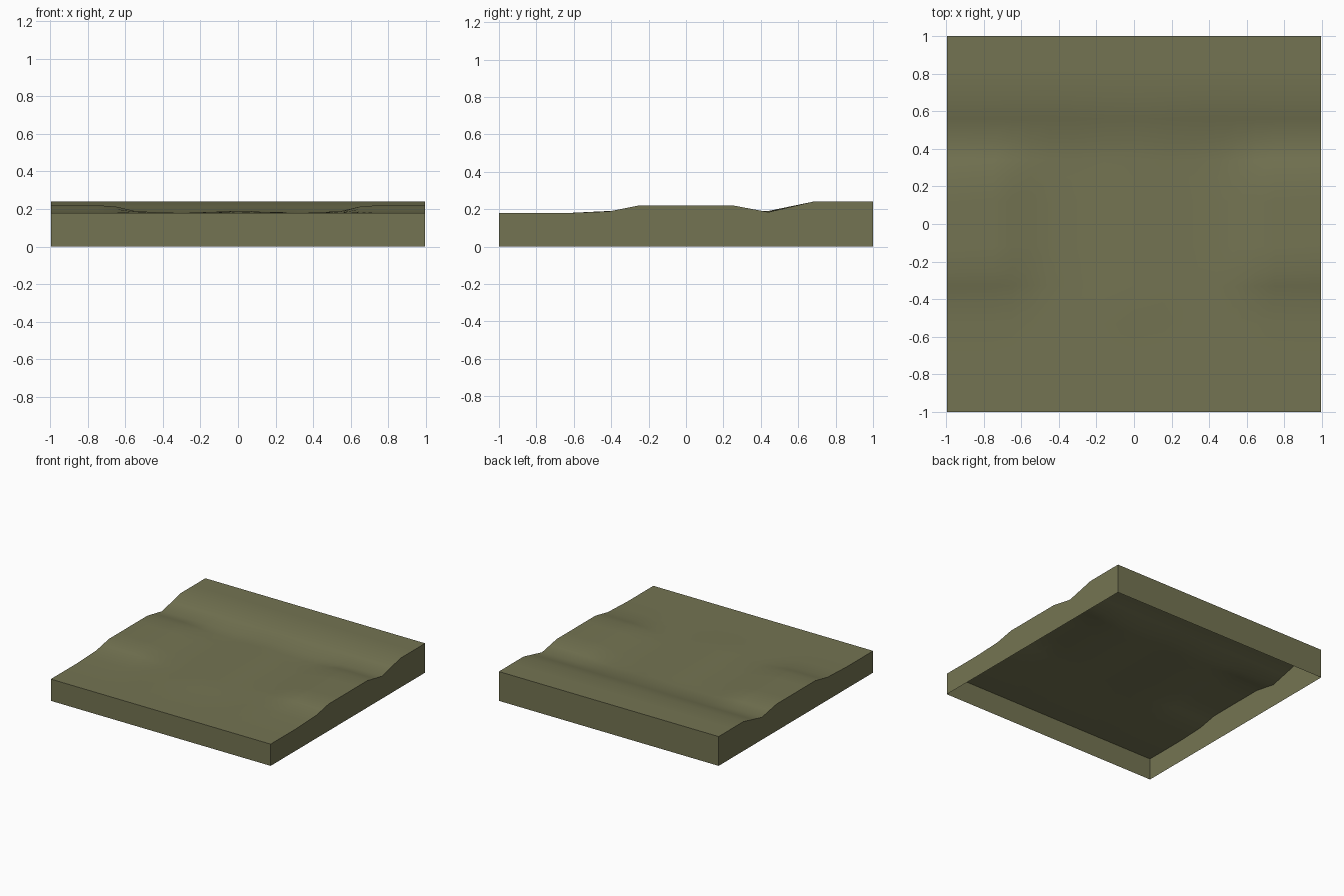
import bpy, bmesh

if "Cube" in bpy.data.objects:
    bpy.data.objects.remove(bpy.data.objects["Cube"])

HX, HY = 0.996, 1.0
# Cross-sections along y: (y, height) at the outer edges, in the troughs and on the centre line
SIDE = [(-1, .178), (-.66, .178), (-.41, .188), (-.25, .22), (.25, .22), (.44, .184), (.68, .24), (1, .24)]
TROUGH = [(-1, .178), (.42, .178), (.68, .24), (1, .24)]
CENTRE = [(-1, .178), (-.66, .178), (-.41, .19), (.44, .19), (.68, .24), (1, .24)]
# Blend weights across |x|
SIDE_MIX = [(0, 0), (.36, 0), (.55, .28), (.65, .84), (.75, 1), (1, 1)]
CENTRE_MIX = [(0, 1), (.32, 0), (1, 0)]


def interp(table, v):
    for (a, p), (b, q) in zip(table, table[1:]):
        if v <= b:
            return p + (q - p) * (v - a) / (b - a)
    return table[-1][1]


def height(x, y):
    s, c = interp(SIDE_MIX, abs(x)), interp(CENTRE_MIX, abs(x))
    return (s * interp(SIDE, y) + c * interp(CENTRE, y)
            + (1 - s - c) * interp(TROUGH, y))


# Grid lines placed at the breaks of the relief
half = [.16, .32, .45, .55, .65, .75, HX]
xs = [-v for v in reversed(half)] + [0] + half
ys = [-HY, -.83, -.66, -.53, -.41, -.33, -.25, -.12, 0, .12, .25, .34, .44, .56, .68, .84, HY]

# Rolling top surface
bm = bmesh.new()
grid = [[bm.verts.new((x, y, height(x, y))) for x in xs] for y in ys]
for a, b in zip(grid, grid[1:]):
    for i in range(len(xs) - 1):
        bm.faces.new((a[i], a[i + 1], b[i + 1], b[i])).smooth = True

# Skirt walls down to the ground, open underneath
rim = [e for e in bm.edges if e.is_boundary]
skirt = bmesh.ops.extrude_edge_only(bm, edges=rim)["geom"]
for g in skirt:
    if isinstance(g, bmesh.types.BMVert):
        g.co.z = 0
bmesh.ops.recalc_face_normals(bm, faces=bm.faces)
bm.normal_update()
if grid[8][7].normal.z < 0:
    bmesh.ops.reverse_faces(bm, faces=bm.faces)

mesh = bpy.data.meshes.new("terrain_tile")
bm.to_mesh(mesh)
bm.free()
tile = bpy.data.objects.new("terrain_tile", mesh)
bpy.context.collection.objects.link(tile)

olive = bpy.data.materials.new("olive_earth")
olive.diffuse_color = (0.175, 0.175, 0.085, 1)
olive.use_nodes = True
olive.node_tree.nodes["Principled BSDF"].inputs["Base Color"].default_value = olive.diffuse_color
mesh.materials.append(olive)

bpy.context.view_layer.objects.active = tile
tile.select_set(True)
bpy.ops.object.shade_smooth_by_angle(angle=0.6)
